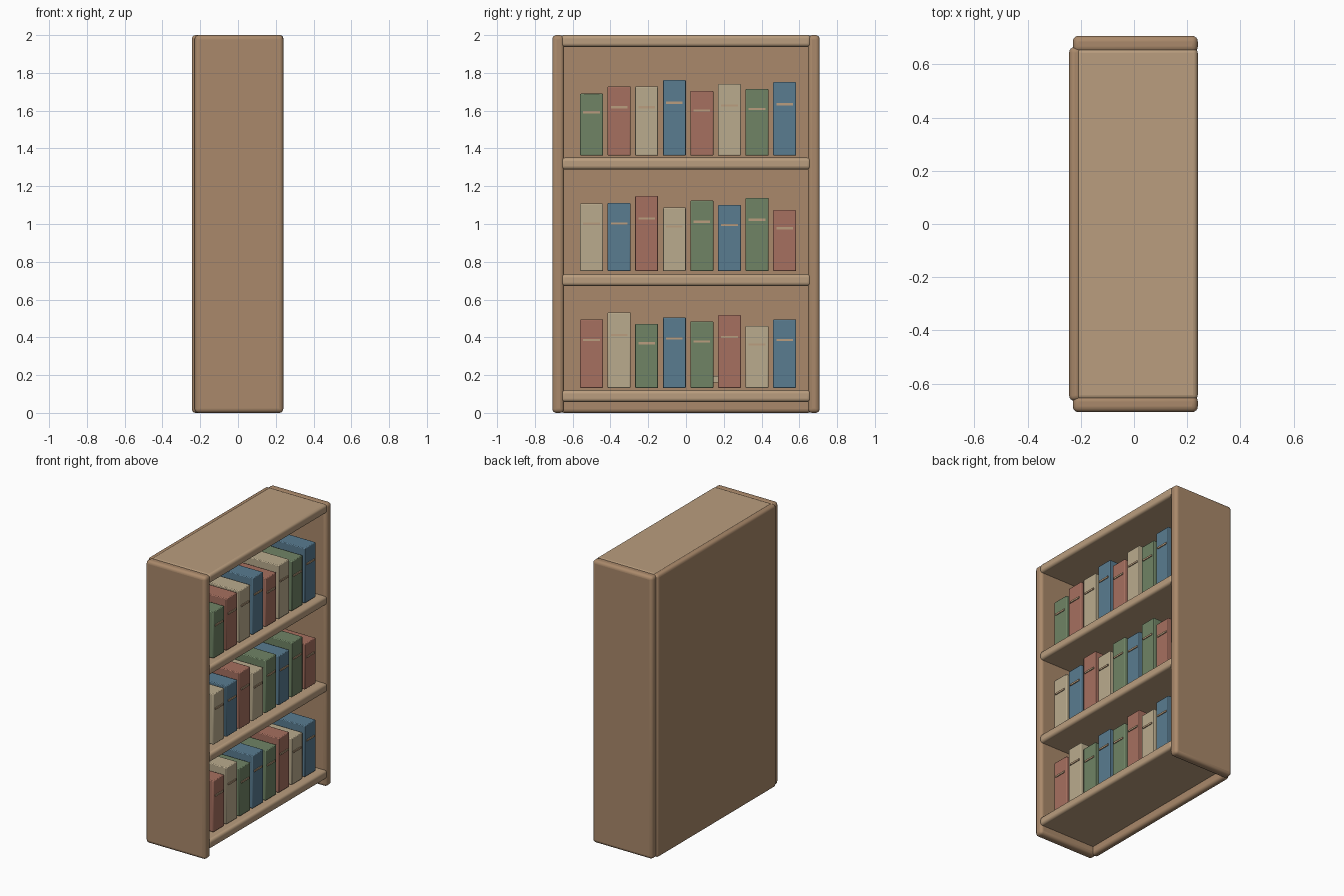
import bpy

if "Cube" in bpy.data.objects:
    bpy.data.objects.remove(bpy.data.objects["Cube"])

def material(name, rgb):
    m = bpy.data.materials.new(name)
    m.diffuse_color = (*rgb, 1)
    m.use_nodes = True
    m.node_tree.nodes["Principled BSDF"].inputs["Base Color"].default_value = m.diffuse_color
    return m

DARK = material("dark_wood", (0.40, 0.25, 0.145))
LIGHT = material("light_wood", (0.49, 0.34, 0.21))
BOOKS = {
    "r": material("red_cover", (0.38, 0.16, 0.115)),
    "g": material("green_cover", (0.16, 0.23, 0.13)),
    "b": material("blue_cover", (0.10, 0.20, 0.28)),
    "c": material("cream_cover", (0.49, 0.41, 0.27)),
}

def box(name, x, y, z, mat, bevel, segments=3):
    """Rounded box from (min, max) ranges on each axis."""
    bpy.ops.mesh.primitive_cube_add(
        size=1, location=[(a + b) / 2 for a, b in (x, y, z)])
    ob = bpy.context.object
    ob.name = name
    ob.scale = [b - a for a, b in (x, y, z)]
    bpy.ops.object.transform_apply(location=False, rotation=False, scale=True)
    ob.data.materials.append(mat)
    if bevel:
        mod = ob.modifiers.new("rounding", "BEVEL")
        mod.width = bevel
        mod.segments = segments
        bpy.ops.object.shade_smooth_by_angle()
    return ob

# Case: two sides and the back panel
box("left_side", (-0.23, 0.24), (-0.708, -0.645), (0, 2), DARK, 0.022, 4)
box("right_side", (-0.23, 0.24), (0.645, 0.708), (0, 2), DARK, 0.022, 4)
box("back_panel", (-0.244, -0.196), (-0.665, 0.665), (0, 2), DARK, 0.02, 4)

# Shelves, from plinth to top
for name, z in (("bottom_shelf", 0.058), ("lower_shelf", 0.672),
                ("upper_shelf", 1.289), ("top_board", 1.938)):
    box(name, (-0.22, 0.24), (-0.661, 0.661), (z, z + 0.062), LIGHT, 0.018, 4)

# Books: base height, cover colours, heights of the tops
rows = [
    (0.132, "rcgbgrcb", (0.495, 0.532, 0.471, 0.506, 0.484, 0.518, 0.460, 0.495)),
    (0.751, "cbrcgbgr", (1.108, 1.111, 1.148, 1.087, 1.124, 1.100, 1.138, 1.074)),
    (1.362, "grcbrcgb", (1.690, 1.728, 1.728, 1.762, 1.704, 1.741, 1.714, 1.751)),
]
for r, (base, colours, tops) in enumerate(rows, 1):
    for i, (c, top) in enumerate(zip(colours, tops)):
        y = -0.5 + 0.146 * i
        box(f"book_{r}_{i + 1}", (-0.12, 0.20), (y - 0.061, y + 0.061),
            (base, top), BOOKS[c], 0.005, 2)
        # Spine band
        z = base + 0.7 * (top - base)
        box(f"spine_band_{r}_{i + 1}", (0.195, 0.206), (y - 0.044, y + 0.044),
            (z - 0.006, z + 0.006), LIGHT, 0)

# Small marker seen in the gap between two lower books
box("marker", (0.0, 0.02), (0.14, 0.175), (0.16, 0.195), BOOKS["c"], 0)
